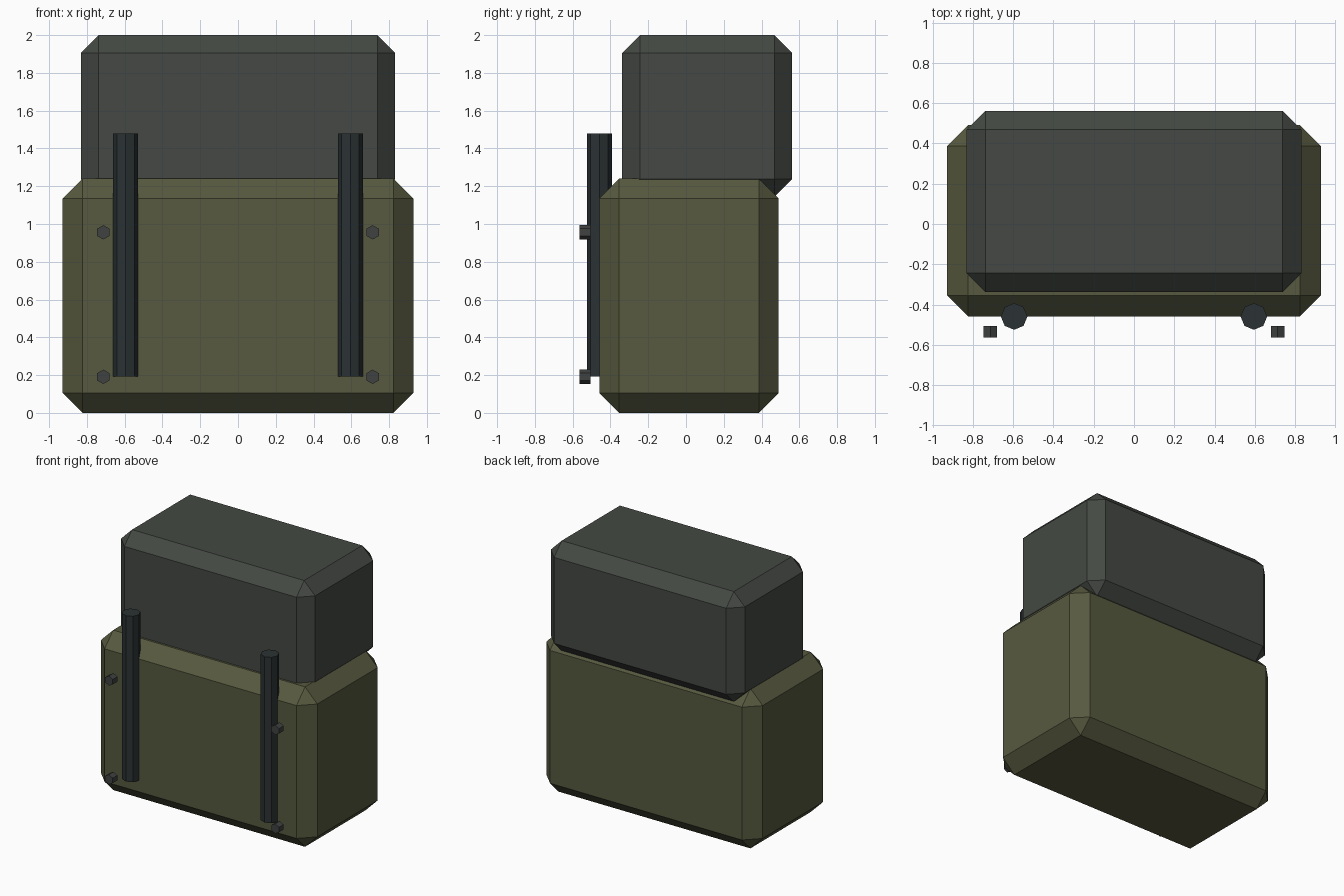
import bpy, bmesh, math

if "Cube" in bpy.data.objects:
    bpy.data.objects.remove(bpy.data.objects["Cube"])


def material(name, rgb):
    m = bpy.data.materials.new(name)
    m.diffuse_color = (*rgb, 1)
    m.use_nodes = True
    m.node_tree.nodes["Principled BSDF"].inputs["Base Color"].default_value = m.diffuse_color
    return m


canvas = material("olive_canvas", (0.095, 0.1, 0.05))
flap = material("dark_grey_green", (0.058, 0.066, 0.056))
webbing = material("strap_black", (0.024, 0.031, 0.033))
metal = material("dark_metal", (0.05, 0.054, 0.052))


def chamfered_box(name, lo, hi, chamfer, mat):
    bm = bmesh.new()
    bmesh.ops.create_cube(bm, size=1)
    for v in bm.verts:
        v.co = [(a + b) / 2 + c * (b - a) for a, b, c in zip(lo, hi, v.co)]
    bmesh.ops.bevel(bm, geom=bm.edges[:], offset=chamfer, segments=1,
                    affect='EDGES', profile=0.5)
    mesh = bpy.data.meshes.new(name)
    bm.to_mesh(mesh)
    bm.free()
    mesh.materials.append(mat)
    ob = bpy.data.objects.new(name, mesh)
    bpy.context.collection.objects.link(ob)
    return ob


def prism(name, sides, radius, depth, loc, mat, rot=(0, 0, 0)):
    bpy.ops.mesh.primitive_cylinder_add(vertices=sides, radius=radius,
                                        depth=depth, location=loc, rotation=rot)
    ob = bpy.context.object
    ob.name = name
    ob.data.materials.append(mat)
    return ob


# Main pack and the upper compartment sitting on it
chamfered_box("main_pack", (-0.928, -0.459, 0), (0.928, 0.491, 1.24), 0.105, canvas)
chamfered_box("top_compartment", (-0.832, -0.338, 1.145), (0.832, 0.562, 2.0), 0.094, flap)

# Shoulder straps and hex buckles, mirrored left and right
for side, s in (("left", -1), ("right", 1)):
    prism(f"strap_{side}", 8, 0.066, 1.286, (s * 0.595, -0.459, 0.835), webbing)
    for level, z in (("lower", 0.191), ("upper", 0.956)):
        prism(f"buckle_{level}_{side}", 6, 0.038, 0.057,
              (s * 0.713, -0.535, z), metal, (math.pi / 2, 0, 0))
